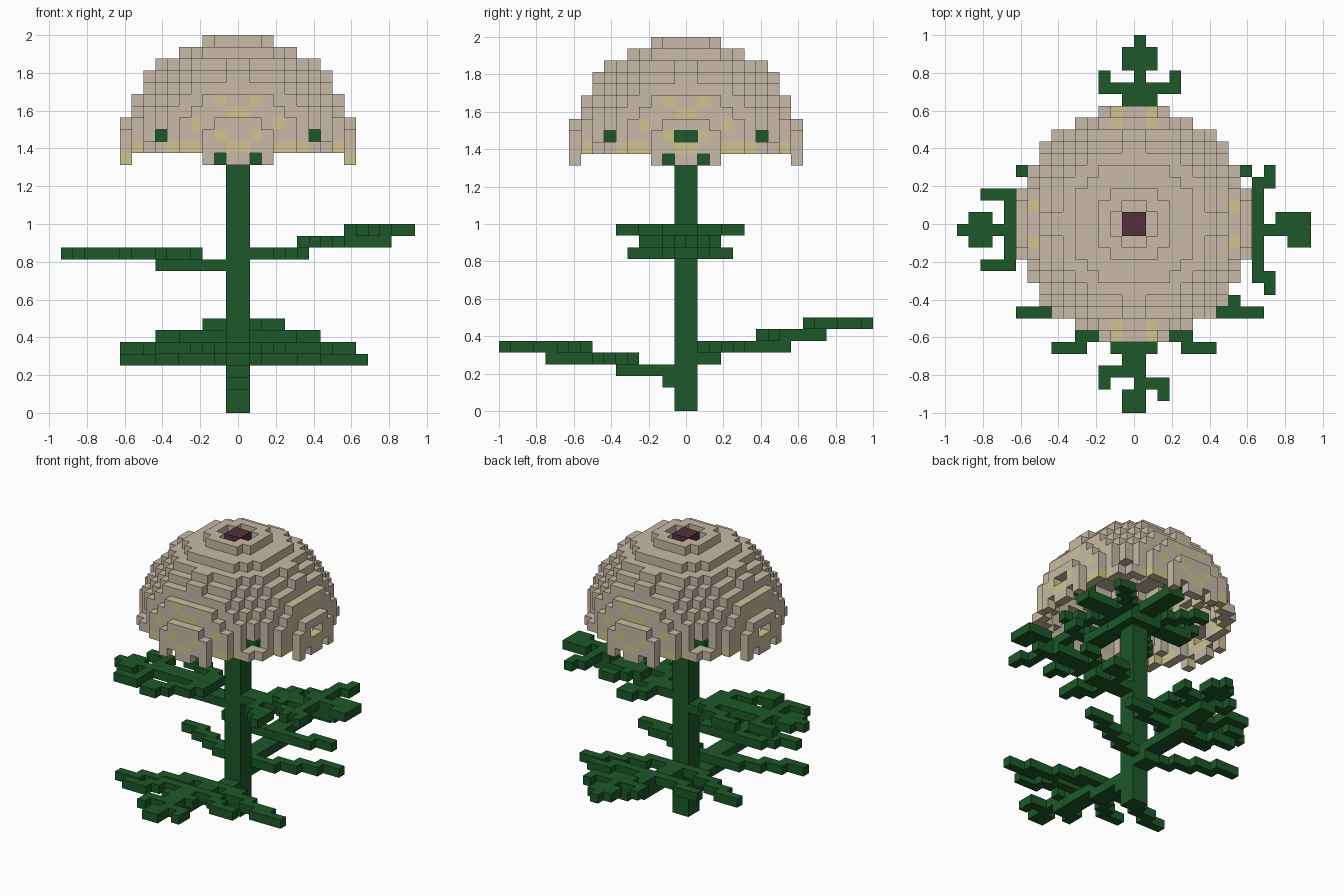
import bpy
import bmesh
from mathutils import Vector

VOXEL = 1 / 16
AXES = [Vector(a) for a in ((1, 0, 0), (0, 1, 0), (0, 0, 1))]

if "Cube" in bpy.data.objects:
    bpy.data.objects.remove(bpy.data.objects["Cube"])


def make_material(name, rgb):
    mat = bpy.data.materials.new(name)
    mat.use_nodes = True
    mat.diffuse_color = (*rgb, 1)
    mat.node_tree.nodes["Principled BSDF"].inputs["Base Color"].default_value = (*rgb, 1)
    return mat


TAUPE = make_material("taupe petal", (.57, .49, .385))
YELLOW = make_material("pale yellow", (.62, .55, .28))
MAROON = make_material("maroon centre", (.088, .03, .042))
GREEN = make_material("leaf green", (.012, .098, .022))


def build(name, cells, materials, accents=()):
    """Turn a dict of cell -> material index into a mesh of exposed cell faces.
    Accents are (cell, axis number) pairs whose faces take the second material."""
    bm = bmesh.new()
    corners = {}

    def corner(p):
        key = tuple(round(c) for c in p)
        if key not in corners:
            corners[key] = bm.verts.new(Vector(key) * VOXEL)
        return corners[key]

    for cell, colour in cells.items():
        base = Vector(cell)
        for i, axis in enumerate(AXES):
            a, b = AXES[(i + 1) % 3], AXES[(i + 2) % 3]
            for side in (0, 1):
                neighbour = base + axis * (2 * side - 1)
                if tuple(round(c) for c in neighbour) in cells:
                    continue
                p = base + axis * side
                loop = [p, p + a, p + a + b, p + b]
                if not side:
                    loop.reverse()
                face = bm.faces.new([corner(q) for q in loop])
                face.material_index = 1 if (cell, i) in accents else colour
    mesh = bpy.data.meshes.new(name)
    bm.to_mesh(mesh)
    bm.free()
    for mat in materials:
        mesh.materials.append(mat)
    obj = bpy.data.objects.new(name, mesh)
    bpy.context.collection.objects.link(obj)
    return obj


def block(cells, x0, x1, y0, y1, z0, z1):
    for x in range(x0, x1):
        for y in range(y0, y1):
            for z in range(z0, z1):
                cells[x, y, z] = 0


# Outward u and sideways w turned into x, y for each leaf direction
TURN = {
    "front": lambda u, w: (w, -1 - u),
    "back": lambda u, w: (w, u),
    "left": lambda u, w: (u, w),
    "right": lambda u, w: (-1 - u, w),
}


def leaf(side, single, paired):
    """Strips are (u0, u1, w0, w1, z); paired ones are mirrored across the rib."""
    cells = {}
    for strips, mirror in ((single, False), (paired, True)):
        for u0, u1, w0, w1, z in strips:
            for u in range(u0, u1):
                for w in range(w0, w1):
                    cells[(*TURN[side](u, w), z)] = 0
                    if mirror:
                        cells[(*TURN[side](u, -1 - w), z)] = 0
    build(side + "_leaf", cells, [GREEN])


# Stem
stem = {}
block(stem, -1, 1, -1, 1, 0, 22)
build("stem", stem, [GREEN])

# Leaves: rib and tip first, then mirrored side blades
leaf("front",
     [(1, 2, -1, 1, 2), (1, 6, -1, 1, 3), (4, 12, -1, 1, 4), (8, 13, -1, 1, 5),
      (12, 13, -3, 1, 5), (13, 14, -3, -2, 5), (13, 14, 0, 3, 5),
      (14, 15, 2, 3, 5), (14, 16, -1, 1, 5), (7, 8, 10, 11, 4), (6, 7, 8, 9, 4)],
     [(4, 5, 1, 4, 4), (5, 6, 2, 6, 4), (6, 7, 5, 8, 4), (7, 8, 7, 10, 4),
      (8, 9, 1, 4, 5), (9, 10, 3, 5, 5), (10, 11, 4, 7, 5), (10, 11, 1, 2, 5)])
leaf("back",
     [(1, 3, -1, 1, 4), (1, 9, -1, 1, 5), (6, 12, -1, 1, 6), (10, 11, -1, 2, 7),
      (11, 12, -3, 4, 7), (12, 13, -3, -2, 7), (12, 13, 3, 4, 7),
      (12, 13, 0, 1, 7), (13, 15, -1, 2, 7), (15, 16, 0, 1, 7)],
     [(1, 2, 1, 4, 5), (2, 3, 3, 6, 5), (3, 4, 5, 8, 5), (4, 5, 7, 10, 5),
      (6, 7, 1, 5, 6), (7, 8, 4, 7, 6)])
leaf("left",
     [(1, 6, -1, 1, 13), (5, 11, -1, 1, 14), (11, 13, -1, 0, 14),
      (9, 11, -1, 1, 15), (10, 11, -5, 4, 15), (11, 12, 3, 5, 15),
      (11, 12, -6, -4, 15), (11, 12, -1, 0, 15), (12, 13, -1, 1, 15),
      (13, 15, -2, 1, 15), (8, 9, -4, -3, 14), (5, 6, -5, -4, 13)],
     [(3, 4, 1, 3, 13), (4, 6, 2, 4, 13), (6, 7, 1, 2, 14), (7, 9, 2, 3, 14)])
leaf("right",
     [(1, 7, -1, 1, 12), (3, 11, -1, 1, 13), (11, 12, -1, 0, 13),
      (10, 11, -4, 3, 13), (10, 13, 2, 3, 13), (10, 13, -4, -3, 13),
      (12, 14, -2, 1, 13), (14, 15, -1, 0, 13), (7, 9, -5, -4, 13)],
     [(3, 5, 1, 2, 13), (4, 7, 2, 3, 13), (6, 9, 3, 4, 13)])

# Sepals: a plate with eight arms, the four straight ones turned up at the tip
sepals = {}
block(sepals, -2, 2, -2, 2, 21, 22)
block(sepals, -7, 7, -1, 1, 22, 23)
block(sepals, -1, 1, -7, 7, 22, 23)
for u in (6, 7):
    for w in (-1, 0):
        for turn in TURN.values():
            sepals[(*turn(u, w), 23)] = 0
for k in range(1, 5):
    for sx in (k, -1 - k):
        for sy in (k, -1 - k):
            sepals[sx, sy, 22] = 0
            inner = k + 1 if sx > 0 else -2 - k
            sepals[inner, sy, 22] = 0
build("sepals", sepals, [GREEN])

# Flower head: hollow half sphere, with yellow marks repeated on four sides
RADIUS = 10
MARKS = {(1, 26), (0, 25), (3, 24), (1, 23), (0, 22), (3, 22), (4, 22), (5, 22)}

head = {}
accents = set()
for x in range(-RADIUS, RADIUS):
    for y in range(-RADIUS, RADIUS):
        ax, ay = max(x, -1 - x), max(y, -1 - y)
        across, out = min(ax, ay), max(ax, ay)
        for z in range(22, 32):
            d = (x + .5) ** 2 + (y + .5) ** 2 + (z - 21.5) ** 2
            thinnest = 70 if z > 28 else 78
            # Four pits around the crown's centre, and windows around the rim
            pit = z == 31 and out == 1 and across == 0
            window = z == 23 and (across == 6 == out or (ax > 7 and ay == 0))
            if not thinnest <= d <= RADIUS ** 2 or (x, y, z) in sepals or pit or window:
                continue
            head[x, y, z] = 1 if (across, z) in MARKS and out > 5 else 0
            if z == 31 and out < 1:
                head[x, y, z] = 2
            # Yellow ledges at front and back
            if z == 24 and ay == RADIUS - 1 and ax == 1:
                accents.add(((x, y, z), 2))
        # Small feet hanging below the rim, with yellow flanks at the sides
        if out == RADIUS - 1 and across in (0, 2):
            head[x, y, 21] = 0
            if ax == out and across == 2:
                accents.add(((x, y, 21), 1))
build("flower_head", head, [TAUPE, YELLOW, MAROON], accents)
